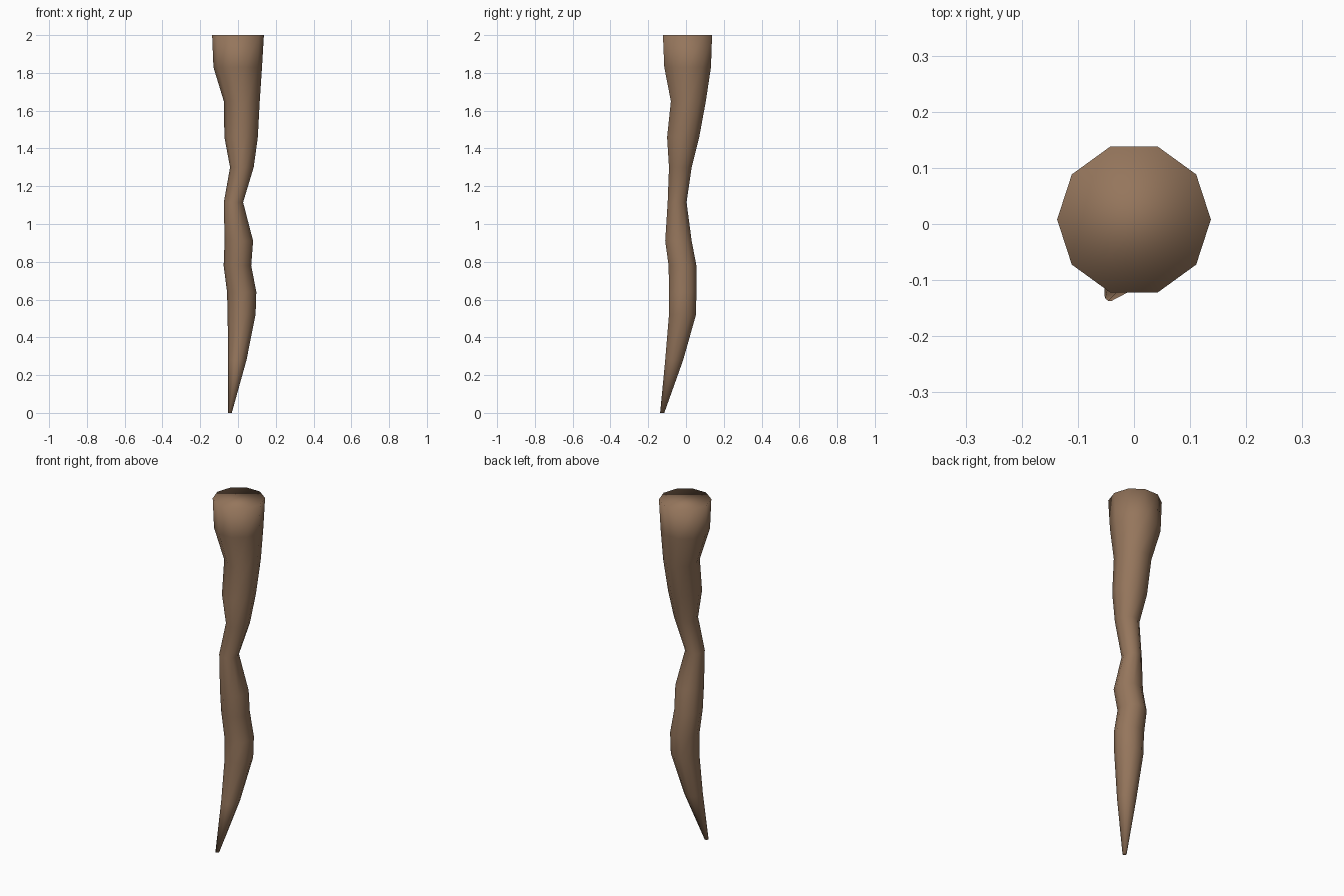
import bpy, bmesh, math

if "Cube" in bpy.data.objects:
    bpy.data.objects.remove(bpy.data.objects["Cube"])

# Cross-sections: height, x range, y range
RINGS = [
    (0.00, -0.053, -0.033, -0.137, -0.115),
    (0.28, -0.052, 0.045, -0.110, -0.015),
    (0.52, -0.055, 0.093, -0.090, 0.053),
    (0.64, -0.058, 0.097, -0.090, 0.055),
    (0.78, -0.076, 0.070, -0.092, 0.055),
    (0.91, -0.071, 0.080, -0.110, 0.030),
    (1.115, -0.075, 0.027, -0.097, 0.003),
    (1.30, -0.042, 0.083, -0.090, 0.030),
    (1.46, -0.072, 0.105, -0.100, 0.070),
    (1.65, -0.075, 0.115, -0.080, 0.105),
    (1.83, -0.130, 0.127, -0.115, 0.132),
    (2.00, -0.137, 0.137, -0.122, 0.138),
]
SIDES = 10

wood = bpy.data.materials.new("brown wood")
wood.diffuse_color = (0.30, 0.18, 0.107, 1)
wood.use_nodes = True
wood.node_tree.nodes["Principled BSDF"].inputs["Base Color"].default_value = wood.diffuse_color

# Twisting tapered root, ten-sided, closed at both ends
bm = bmesh.new()
rows = []
for z, x0, x1, y0, y1 in RINGS:
    row = []
    for i in range(SIDES):
        a = 2 * math.pi * i / SIDES
        x = (x0 + x1) / 2 + (x1 - x0) / 2 * math.cos(a)
        y = (y0 + y1) / 2 + (y1 - y0) / 2 * math.sin(a) / math.sin(math.radians(72))
        row.append(bm.verts.new((x, y, z)))
    rows.append(row)
for lo, hi in zip(rows, rows[1:]):
    for i in range(SIDES):
        j = (i + 1) % SIDES
        bm.faces.new((lo[i], lo[j], hi[j], hi[i]))
bm.faces.new(rows[0][::-1])
bm.faces.new(rows[-1])
for f in bm.faces:
    f.smooth = True

mesh = bpy.data.meshes.new("root")
bm.to_mesh(mesh)
bm.free()
mesh.materials.append(wood)
root = bpy.data.objects.new("root", mesh)
bpy.context.collection.objects.link(root)
